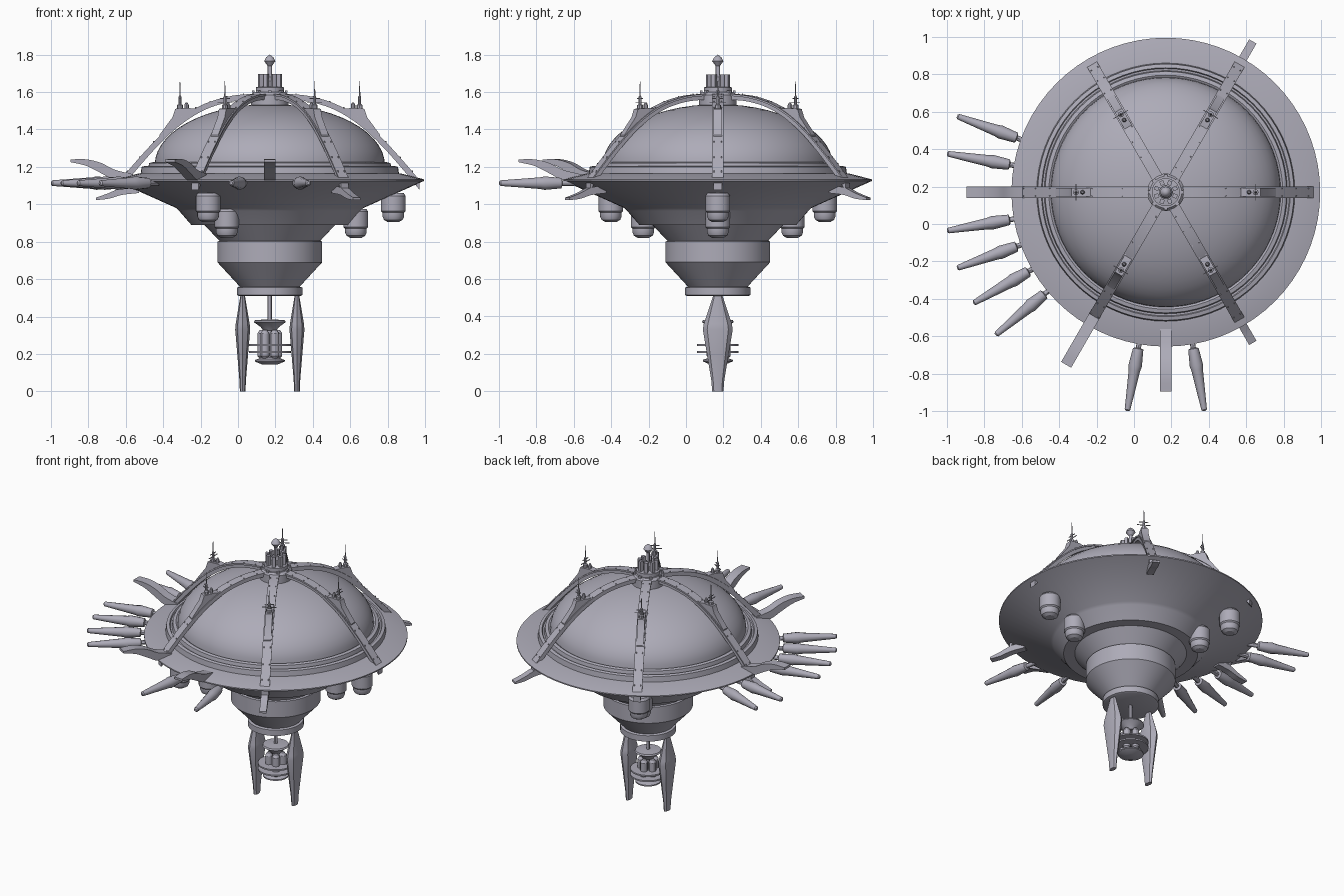
import bpy, bmesh, math
from mathutils import Matrix, Vector

cube = bpy.data.objects.get("Cube")
if cube:
    bpy.data.objects.remove(cube, do_unlink=True)

# One painted metal colour
metal = bpy.data.materials.new("lavender grey metal")
metal.use_nodes = True
COLOUR = (0.42, 0.41, 0.48, 1)
metal.diffuse_color = COLOUR
metal.node_tree.nodes["Principled BSDF"].inputs["Base Color"].default_value = COLOUR

AXIS = Matrix.Translation((0.17, 0.17, 0))  # hull axis


def spin(degrees):
    return AXIS @ Matrix.Rotation(math.radians(degrees), 4, "Z")


def finish(name, bm, matrix, angle=30):
    bmesh.ops.recalc_face_normals(bm, faces=bm.faces)
    bm.transform(matrix)
    mesh = bpy.data.meshes.new(name)
    bm.to_mesh(mesh)
    bm.free()
    obj = bpy.data.objects.new(name, mesh)
    bpy.context.collection.objects.link(obj)
    mesh.materials.append(metal)
    bpy.ops.object.select_all(action="DESELECT")
    obj.select_set(True)
    bpy.context.view_layer.objects.active = obj
    bpy.ops.object.shade_smooth_by_angle(angle=math.radians(angle))
    return obj


def lathe(name, profile, matrix=AXIS, sides=16):
    """Revolve (radius, height) points about z and cap the ends."""
    bm = bmesh.new()
    rings = []
    for r, z in profile:
        if r < 1e-5:
            rings.append([bm.verts.new((0, 0, z))] * sides)
        else:
            rings.append([bm.verts.new((r * math.cos(a), r * math.sin(a), z))
                          for a in (math.tau * i / sides for i in range(sides))])
    for low, high in zip(rings, rings[1:]):
        for i in range(sides):
            j = (i + 1) % sides
            corners = list(dict.fromkeys((low[i], low[j], high[j], high[i])))
            bm.faces.new(corners)
    for ring in (rings[0], rings[-1]):
        if ring[0] is not ring[1]:
            bm.faces.new(ring)
    return finish(name, bm, matrix)


def beam(name, path, width, matrix):
    """Sweep a box along (radius, top, bottom) stations."""
    bm = bmesh.new()
    rows = [[bm.verts.new(p) for p in ((r, -width / 2, top), (r, width / 2, top),
                                       (r, width / 2, bottom), (r, -width / 2, bottom))]
            for r, top, bottom in path]
    for a, b in zip(rows, rows[1:]):
        for i in range(4):
            j = (i + 1) % 4
            bm.faces.new((a[i], a[j], b[j], b[i]))
    bm.faces.new(rows[0])
    bm.faces.new(rows[-1])
    return finish(name, bm, matrix)


def box(name, centre, size, matrix=AXIS):
    bm = bmesh.new()
    bmesh.ops.create_cube(bm, size=1)
    place = Matrix.Translation(centre) @ Matrix.Diagonal((*size, 1))
    return finish(name, bm, matrix @ place)


def smooth_path(points, steps=4):
    """Catmull-Rom curve through the points."""
    pts = [Vector(p) for p in points]
    pts = [2 * pts[0] - pts[1]] + pts + [2 * pts[-1] - pts[-2]]
    out = []
    for a, b, c, d in zip(pts, pts[1:], pts[2:], pts[3:]):
        for k in range(steps):
            t = k / steps
            out.append(0.5 * (2 * b + (c - a) * t + (2 * a - 5 * b + 4 * c - d) * t * t
                              + (3 * b - a - 3 * c + d) * t ** 3))
    return out + [pts[-2]]


# Saucer hull with tiered underside
lathe("hull", [(0.165, 0.51), (0.175, 0.515), (0.175, 0.555), (0.16, 0.56), (0.28, 0.69),
               (0.28, 0.8), (0.27, 0.805), (0.35, 0.89), (0.42, 0.89), (0.485, 0.965),
               (0.5, 0.98), (0.825, 1.125), (0.825, 1.133), (0.70, 1.165), (0.69, 1.165),
               (0.685, 1.2), (0.665, 1.205), (0.66, 1.195), (0.65, 1.195), (0.645, 1.22),
               (0.625, 1.225), (0.6, 1.21)], sides=72)
DOME = [(0.615 * math.cos(a), 1.21 + 0.325 * math.sin(a))
        for a in (math.pi / 2 * i / 14 for i in range(14))]
lathe("dome", DOME + [(0, 1.535)], sides=72)

# Crown hub with posts and mast
lathe("hub", [(0.085, 1.52), (0.1, 1.53), (0.1, 1.585), (0.085, 1.6), (0.075, 1.6),
              (0.075, 1.625), (0.035, 1.63), (0.035, 1.66), (0.02, 1.68)], sides=32)
lathe("mast", [(0.012, 1.66), (0.012, 1.74), (0.03, 1.765), (0.02, 1.785), (0, 1.8)], sides=12)
for i in range(8):
    box("crown_post", (0.053, 0, 1.655), (0.024, 0.022, 0.08), spin(45 * i + 22.5))
    box("hub_tooth", (0.088, 0, 1.602), (0.014, 0.02, 0.012), spin(45 * i))

# Six arched ribs, each with an antenna mount
RIB = smooth_path([(0.08, 1.588), (0.2, 1.577), (0.32, 1.545), (0.42, 1.497),
                   (0.52, 1.425), (0.62, 1.33), (0.72, 1.22), (0.8, 1.125)])


def drop(r):
    return 0.028 + 0.04 * max(0, r - 0.3)


for i in range(6):
    m = spin(60 * i)
    beam("rib", [(r, z, z - drop(r)) for r, z in RIB], 0.045, m)
    beam("rib_flange", [(r, z + 0.003, z - 0.008) for r, z in RIB], 0.06, m)
    beam("antenna_mount", [(0.4, 1.51, 1.48), (0.44, 1.515, 1.46), (0.505, 1.51, 1.42),
                           (0.52, 1.465, 1.41), (0.59, 1.37, 1.35)], 0.045, m)
    at = m @ Matrix.Translation((0.48, 0, 0))
    lathe("antenna", [(0.016, 1.505), (0.016, 1.53), (0.008, 1.535), (0.008, 1.575),
                      (0.004, 1.58), (0.001, 1.66)], at, 8)
    lathe("antenna_stub", [(0.012, 1.505), (0.012, 1.53), (0.005, 1.545)],
          m @ Matrix.Translation((0.445, 0, 0)), 8)
    for z, size in ((1.545, 0.09), (1.565, 0.06)):
        box("antenna_bar", (0, 0, z), (0.004, size, 0.004), at)
    for r, z in RIB[2:-2:3]:
        for side in (-1, 1):
            lathe("rivet", [(0.004, z - 0.002), (0.003, z + 0.008)],
                  m @ Matrix.Translation((r, side * 0.02, 0)), 6)

# Upswept horns on the rim
HORN = smooth_path([(0.73, 1.16, 1.12), (0.83, 1.185, 1.13), (0.9, 1.22, 1.165),
                    (0.98, 1.24, 1.205), (1.065, 1.24, 1.225)])
for angle in (180, 240, 270):
    beam("horn", HORN, 0.062, spin(angle))

# Downswept fins under the rim
FIN = smooth_path([(0.7, 1.1, 1.06), (0.79, 1.09, 1.05), (0.86, 1.06, 1.03), (0.93, 1.035, 1.022)])
for angle in (60, 180, 300):
    beam("lower_fin", FIN, 0.045, spin(angle))

# Radial spikes around the rim
SPIKE = [(0.014, 0.78), (0.014, 0.845), (0.028, 0.85), (0.036, 0.94), (0.031, 0.965),
         (0.015, 1.18), (0.008, 1.187)]
LAY = Matrix.Translation((0, 0, 1.113)) @ Matrix.Rotation(math.pi / 2, 4, "Y")
for angle in (160, 170, 190, 200, 210, 220, 260, 280):
    lathe("rim_spike", SPIKE, spin(angle) @ LAY, 12)

# Hanging pods in two tiers
POD = [(0.03, 0), (0.05, 0.012), (0.058, 0.03), (0.058, 0.05), (0.066, 0.058),
       (0.066, 0.14), (0.055, 0.155)]
for angle in (0, 120, 240):
    for radius, base in ((0.66, 0.905), (0.46, 0.82)):
        lathe("pod", POD, spin(angle) @ Matrix.Translation((radius, 0, base)), 24)

# Twin landing legs
for side in (-1, 1):
    squash = Matrix.Diagonal((0.5, 1, 1, 1))
    lathe("leg", [(0.03, 0), (0.035, 0.06), (0.058, 0.2), (0.08, 0.33), (0.075, 0.36),
                  (0.025, 0.51), (0.025, 0.52)],
          AXIS @ Matrix.Translation((side * 0.145, 0, 0)) @ squash, 8)

# Suspended core between the legs
lathe("core_shaft", [(0.012, 0.16), (0.012, 0.52)], sides=12)
lathe("core_cap", [(0.035, 0.325), (0.05, 0.345), (0.085, 0.37), (0.08, 0.38), (0.02, 0.385)], sides=24)
lathe("core_base", [(0.04, 0.143), (0.08, 0.16), (0.08, 0.168), (0.03, 0.185)], sides=24)
for i in range(5):
    lathe("core_capsule", [(0.012, 0.175), (0.024, 0.19), (0.024, 0.31), (0.012, 0.328)],
          spin(72 * i + 18) @ Matrix.Translation((0.045, 0, 0)), 12)
for z in (0.21, 0.247):
    lathe("core_ring", [(0.095, z - 0.005), (0.112, z - 0.005), (0.112, z + 0.005),
                        (0.095, z + 0.005)], sides=32)
